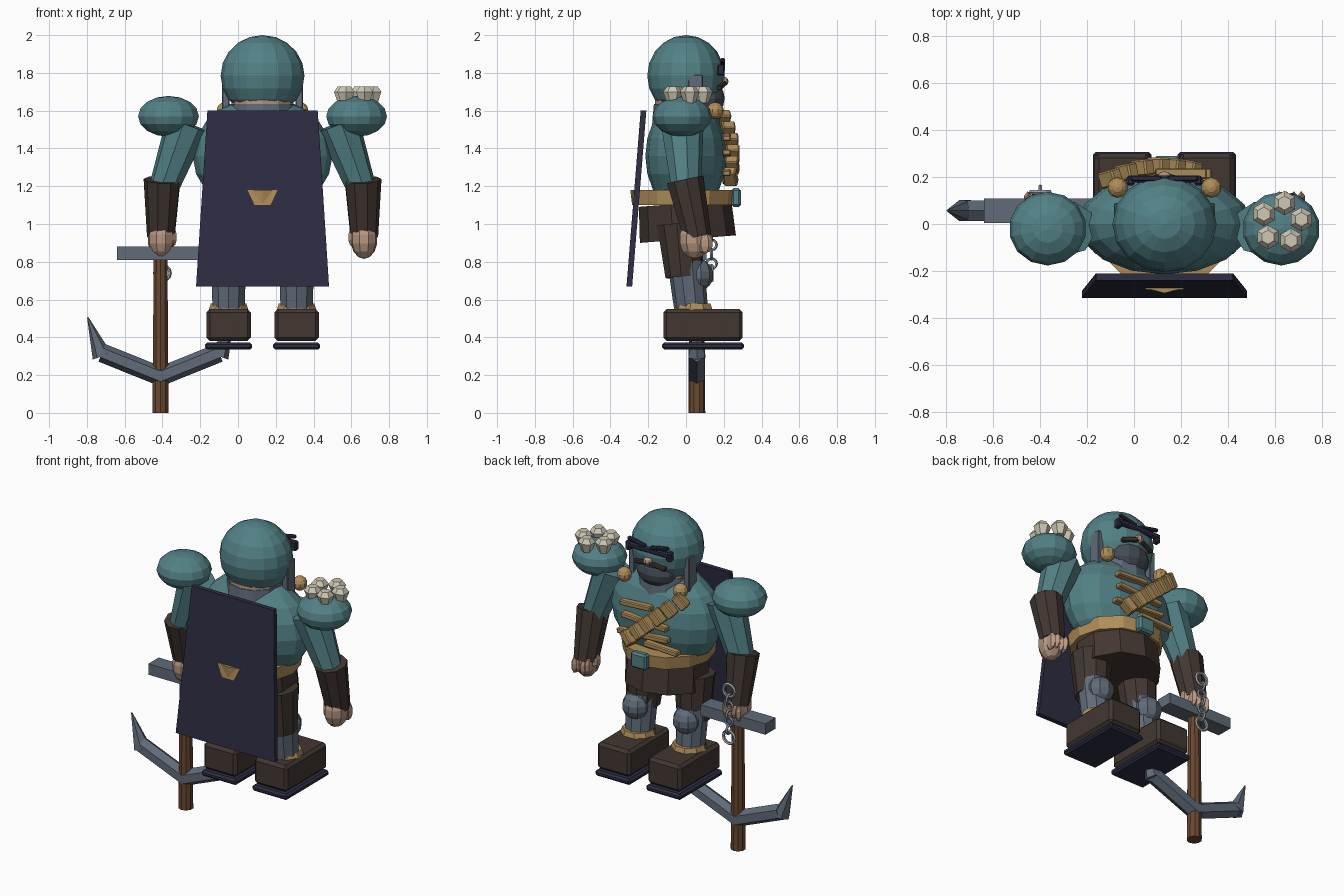
import bpy, bmesh, math
from mathutils import Vector, Matrix, Euler

cube = bpy.data.objects.get("Cube")
if cube:
    bpy.data.objects.remove(cube, do_unlink=True)


def colour(name, r, g, b):
    m = bpy.data.materials.new(name)
    m.use_nodes = True
    m.diffuse_color = (r, g, b, 1)
    m.node_tree.nodes["Principled BSDF"].inputs["Base Color"].default_value = (r, g, b, 1)
    return m


TEAL = colour("teal cloth", .085, .22, .24)
BROWN = colour("dark leather", .055, .038, .031)
STEEL = colour("blue steel", .115, .148, .19)
NAVY = colour("navy", .026, .026, .055)
GOLD = colour("brass", .43, .27, .1)
WOOD = colour("wood", .14, .065, .03)
SKIN = colour("skin", .48, .31, .22)
SHELL = colour("shell", .62, .58, .46)
MASK = colour("dark steel", .06, .075, .09)
CHAIN = colour("chain", .3, .34, .38)
CX = .13  # body centre line


def finish(name, bm, mat):
    bmesh.ops.recalc_face_normals(bm, faces=bm.faces)
    me = bpy.data.meshes.new(name)
    bm.to_mesh(me)
    bm.free()
    me.materials.append(mat)
    ob = bpy.data.objects.new(name, me)
    bpy.context.collection.objects.link(ob)
    return ob


def ball(name, mat, at, size, seg=14, rings=9):
    bm = bmesh.new()
    m = Matrix.Translation(at) @ Matrix.Diagonal((*size, 1))
    bmesh.ops.create_uvsphere(bm, u_segments=seg, v_segments=rings, radius=1, matrix=m)
    return finish(name, bm, mat)


def rod(name, mat, a, b, r1, r2, sides=10):
    a, b = Vector(a), Vector(b)
    d = b - a
    m = Matrix.Translation((a + b) / 2) @ d.to_track_quat('Z', 'Y').to_matrix().to_4x4()
    bm = bmesh.new()
    bmesh.ops.create_cone(bm, cap_ends=True, segments=sides, radius1=r1, radius2=r2,
                          depth=d.length, matrix=m)
    return finish(name, bm, mat)


def box(name, mat, at, size, rot=(0, 0, 0), bevel=0):
    bm = bmesh.new()
    m = Matrix.Translation(at) @ Euler(rot).to_matrix().to_4x4() @ Matrix.Diagonal((*size, 1))
    bmesh.ops.create_cube(bm, size=1, matrix=m)
    if bevel:
        bmesh.ops.bevel(bm, geom=bm.edges[:], offset=bevel, segments=1, affect='EDGES')
    return finish(name, bm, mat)


def slab(name, mat, low, high, thick):
    """Sloping trapezoid; low and high are (half width, y, z)."""
    bm = bmesh.new()
    loops = []
    for w, y, z in (low, high):
        loops.append([bm.verts.new((CX + sx * w, y + dy, z))
                      for sx, dy in ((-1, 0), (1, 0), (1, thick), (-1, thick))])
    lo, hi = loops
    bm.faces.new(lo)
    bm.faces.new(hi)
    for i in range(4):
        j = (i + 1) % 4
        bm.faces.new((lo[i], lo[j], hi[j], hi[i]))
    return finish(name, bm, mat)


def ring(name, at, major, minor, axis):
    bpy.ops.mesh.primitive_torus_add(location=at, major_radius=major, minor_radius=minor,
                                     major_segments=12, minor_segments=5, rotation=axis)
    ob = bpy.context.object
    ob.name = name
    ob.data.materials.append(CHAIN)
    return ob


# Torso, belt, skirt and neck
ball("torso", TEAL, (CX, 0, 1.36), (.37, .215, .31), 16, 10)
rod("belt", GOLD, (CX, -.015, 1.1), (CX, -.015, 1.18), .27, .28, 12)
rod("skirt", BROWN, (CX, .01, .92), (CX, -.005, 1.11), .255, .245, 10)
box("buckle", TEAL, (CX + .01, .265, 1.14), (.11, .05, .1), bevel=.012)
rod("collar", STEEL, (CX, 0, 1.52), (CX, 0, 1.635), .18, .17, 12)
rod("neck", SKIN, (CX, 0, 1.62), (CX, 0, 1.66), .165, .165, 12)

# Head, mask, goggles and moustache
ball("hood", TEAL, (CX, 0, 1.785), (.222, .205, .215), 16, 10)
ball("face_mask", MASK, (CX, .1, 1.665), (.135, .105, .1), 12, 8)
box("goggle_band", NAVY, (CX, .192, 1.825), (.31, .03, .035), bevel=.008)
for s in (-1, 1):
    box("goggle_brow", NAVY, (CX + s * .08, .195, 1.855), (.13, .025, .022), (0, -s * .2, 0), .006)
    box("goggle_end", NAVY, (CX + s * .145, .185, 1.815), (.035, .04, .06), bevel=.008)
    box("moustache", BROWN, (CX + s * .055, .19, 1.735), (.12, .03, .026), (0, s * .25, -s * .25), .006)
    box("cheek_guard", STEEL, (CX + s * .195, .05, 1.67), (.04, .08, .24), bevel=.005)
    ball("collar_knob", GOLD, (CX + s * .2, .155, 1.6), (.045, .045, .045), 10, 7)
ball("nose", SKIN, (CX, .2, 1.755), (.03, .025, .025), 8, 6)

# Chest ribs and bandolier
for z, x, w, tilt in ((1.46, .2, .22, .05), (1.37, .14, .32, -.06),
                      (1.28, .15, .36, .06), (1.23, .02, .24, -.04)):
    box("chest_rib", GOLD, (x, .215, z), (w, .045, .032), (0, tilt, 0), .006)
first, last = Vector((-.1, .195, 1.555)), Vector((.24, .235, 1.25))
for i in range(6):
    p = first.lerp(last, i / 5)
    p.y += .03 * math.sin(math.pi * i / 5)
    box("bandolier_pouch", GOLD, p, (.055, .07, .095), (0, .75, .1 * (3 - i)), .007)

# Cape with its trim plate
bottom, top = (.352, -.315, .67), (.292, -.24, 1.6)
slab("cape", NAVY, bottom, top, .03)


def cape_y(z):
    return bottom[1] + (top[1] - bottom[1]) * (z - bottom[2]) / (top[2] - bottom[2])


slab("cape_plate", GOLD, (.042, cape_y(1.1) - .006, 1.1), (.08, cape_y(1.18) - .006, 1.18), .008)

# Arms and legs, one pair per side
for s in (-1, 1):
    def at(dx, y, z):
        return (CX + s * dx, y, z)

    ball("shoulder", TEAL, at(.498, -.02, 1.57), (.165, .157, .108), 14, 8)
    rod("upper_arm", TEAL, at(.4, -.02, 1.53), at(.52, 0, 1.2), .115, .08, 8)
    rod("forearm", BROWN, at(.53, -.005, 1.235), at(.537, .06, .93), .1, .075, 9)
    ball("hand", SKIN, at(.537, .045, .92), (.073, .085, .105), 9, 7)
    for k in range(4):
        ball("finger", SKIN, at(.49 + k * .031, .1, .91 - .012 * (k % 2)), (.02, .042, .055), 6, 5)
    ball("thumb", SKIN, at(.475, .05, .93), (.025, .04, .05), 6, 5)

    rod("thigh", BROWN, at(.17, -.03, 1.0), at(.18, -.01, .72), .125, .1, 10)
    rod("shin", STEEL, at(.18, 0, .8), at(.18, .03, .52), .098, .088, 10)
    ball("knee_guard", STEEL, at(.18, .065, .73), (.085, .08, .085), 9, 7)
    rod("boot_cuff", GOLD, at(.18, .04, .52), at(.18, .04, .58), .115, .095, 9)
    box("boot", BROWN, at(.18, .09, .465), (.235, .42, .17), bevel=.018)
    box("boot_sole", NAVY, at(.18, .09, .354), (.25, .435, .038), bevel=.012)

# Shell cluster on the left shoulder
for i in range(5):
    a = math.radians(10 + 72 * i)
    x, y = .63 + .085 * math.cos(a), .005 + .085 * math.sin(a)
    rod("shell_base", SHELL, (x, y, 1.64), (x, y, 1.7), .03, .052, 6)
    rod("shell_cap", SHELL, (x, y, 1.7), (x, y, 1.728), .052, .03, 6)

# Anchor
AX, AY = -.41, .057
rod("anchor_shaft", WOOD, (AX, AY, 0), (AX, AY, .84), .045, .038, 10)
box("anchor_stock", STEEL, (AX, AY, .845), (.46, .105, .07))
for s in (-1, 1):
    rod("anchor_arm", STEEL, (AX - s * .008, AY, .19), (AX + s * .31, AY, .318), .05, .05, 6)
    rod("anchor_fluke", STEEL, (AX + s * .31, AY, .3), (AX + s * .385, AY, .505), .052, .004, 6)

# Chain hanging in front of the stock
for i in range(7):
    z = 1.04 - i * .05
    big = i in (0, 6)
    turn = (math.pi / 2, 0, 0 if i % 2 == 0 else math.pi / 2)
    ring("chain_link", (AX + .01, .135, z), .04 if big else .026, .01 if big else .008, turn)
